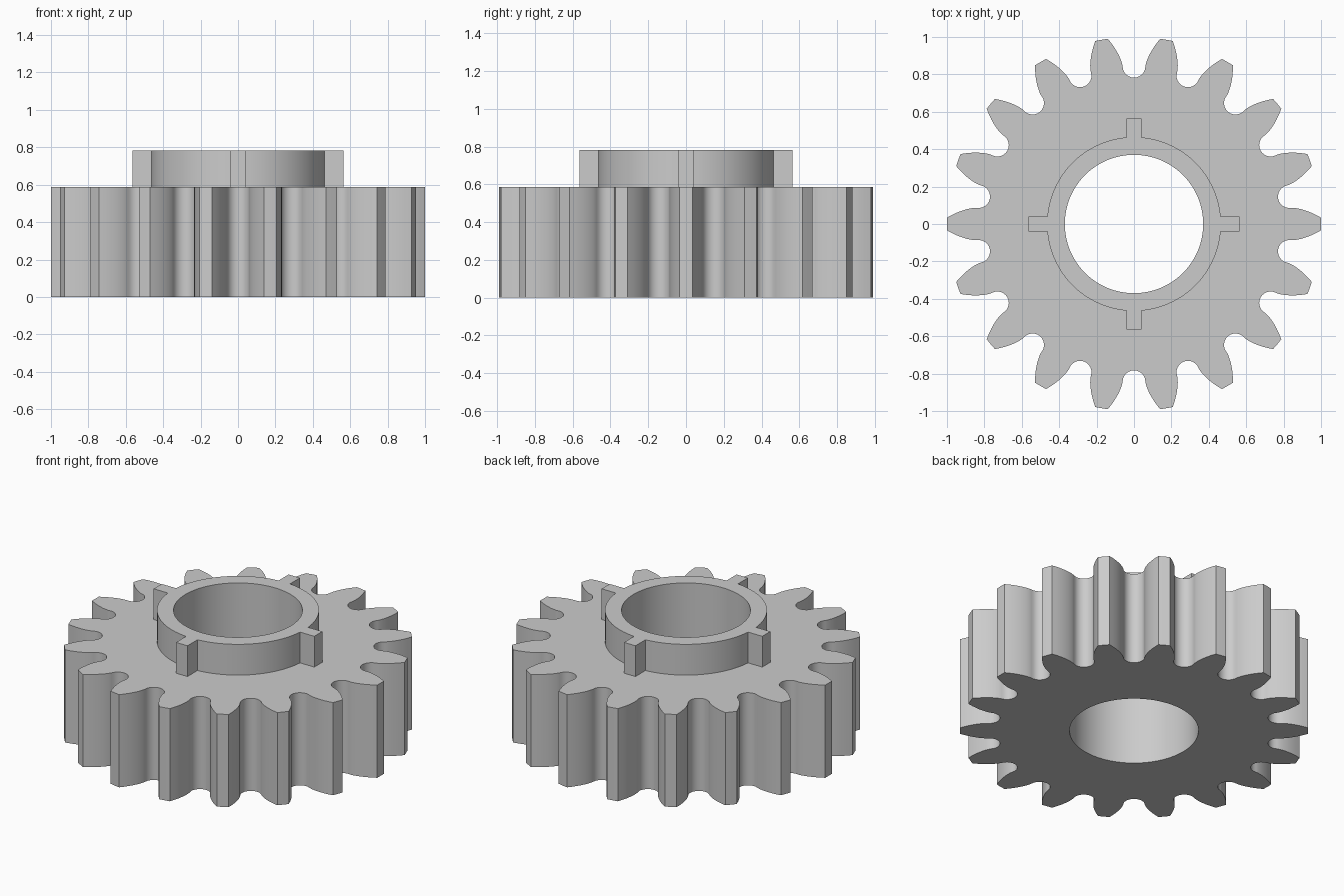
import bpy
import bmesh
from math import sin, cos, tan, acos, asin, pi, radians
from mathutils import Vector

TEETH = 18
TIP, PITCH = 1.0, 0.9
BASE = PITCH * cos(radians(20))
BORE, COLLAR, KEY, KEY_HALF = 0.37, 0.465, 0.563, 0.04
GEAR_TOP, COLLAR_TOP = 0.587, 0.782

if "Cube" in bpy.data.objects:
    bpy.data.objects.remove(bpy.data.objects["Cube"], do_unlink=True)

steel = bpy.data.materials.new("plain grey")
steel.use_nodes = True
grey = (0.6, 0.6, 0.6, 1)
steel.diffuse_color = grey
steel.node_tree.nodes["Principled BSDF"].inputs["Base Color"].default_value = grey


def polar(r, a):
    return Vector((r * cos(a), r * sin(a), 0))


def arc(r, start, end, steps):
    return [polar(r, start + (end - start) * i / steps) for i in range(steps + 1)]


def turned(points, a):
    return [Vector((p.x * cos(a) - p.y * sin(a), p.x * sin(a) + p.y * cos(a), 0))
            for p in points]


def extrude_ring(name, outline, bottom, top, open_bottom=False):
    """Extrude an outline with the round bore cut through it."""
    bm = bmesh.new()
    bore = arc(BORE, 0, 2 * pi, 96)[:-1]
    edges = []
    for loop in (outline, bore):
        verts = [bm.verts.new((p.x, p.y, bottom)) for p in loop]
        edges += [bm.edges.new((v, verts[i - 1])) for i, v in enumerate(verts)]
    bmesh.ops.triangle_fill(bm, edges=edges, use_beauty=True, normal=(0, 0, 1))
    floor = bm.faces[:]
    new = bmesh.ops.extrude_face_region(bm, geom=floor, use_keep_orig=True)["geom"]
    lifted = [v for v in new if isinstance(v, bmesh.types.BMVert)]
    bmesh.ops.translate(bm, verts=lifted, vec=(0, 0, top - bottom))
    bmesh.ops.recalc_face_normals(bm, faces=bm.faces[:])
    if open_bottom:
        bmesh.ops.delete(bm, geom=floor, context='FACES_ONLY')
    mesh = bpy.data.meshes.new(name)
    bm.to_mesh(mesh)
    bm.free()
    mesh.materials.append(steel)
    obj = bpy.data.objects.new(name, mesh)
    bpy.context.collection.objects.link(obj)
    bpy.ops.object.select_all(action='DESELECT')
    obj.select_set(True)
    bpy.context.view_layer.objects.active = obj
    bpy.ops.object.shade_smooth_by_angle(angle=radians(25))
    return obj


# Involute tooth flank: half angle of the tooth at a given radius
def tooth_half_angle(r):
    pressure = acos(min(1, BASE / r))
    twenty = radians(20)
    return pi / (2 * TEETH) + tan(twenty) - twenty - tan(pressure) + pressure


STEPS = 8
radii = [BASE + (TIP - BASE) * (i / STEPS) ** 1.5 for i in range(STEPS + 1)]
lower = [polar(r, -tooth_half_angle(r)) for r in radii]
upper = [polar(r, tooth_half_angle(r)) for r in reversed(radii)]

# Rounded root between one tooth and the next
root_start = upper[-1]
root_end = turned([lower[0]], 2 * pi / TEETH)[0]
mid = (root_start + root_end) / 2
side, inward = root_start - mid, -mid.normalized() * (root_start - mid).length
root = [mid + side * cos(pi * i / 12) + inward * sin(pi * i / 12) for i in range(1, 12)]

tooth = lower + [polar(TIP, 0)] + upper + root
gear_outline = [p for k in range(TEETH) for p in turned(tooth, 2 * pi * k / TEETH)]
extrude_ring("gear_body", gear_outline, 0, GEAR_TOP)

# Raised collar with four square keys
gap = asin(KEY_HALF / COLLAR)
quarter = [Vector((KEY, -KEY_HALF, 0)), Vector((KEY, KEY_HALF, 0))]
quarter += arc(COLLAR, gap, pi / 2 - gap, 22)
collar_outline = [p for k in range(4) for p in turned(quarter, k * pi / 2)]
extrude_ring("keyed_collar", collar_outline, GEAR_TOP, COLLAR_TOP, open_bottom=True)
